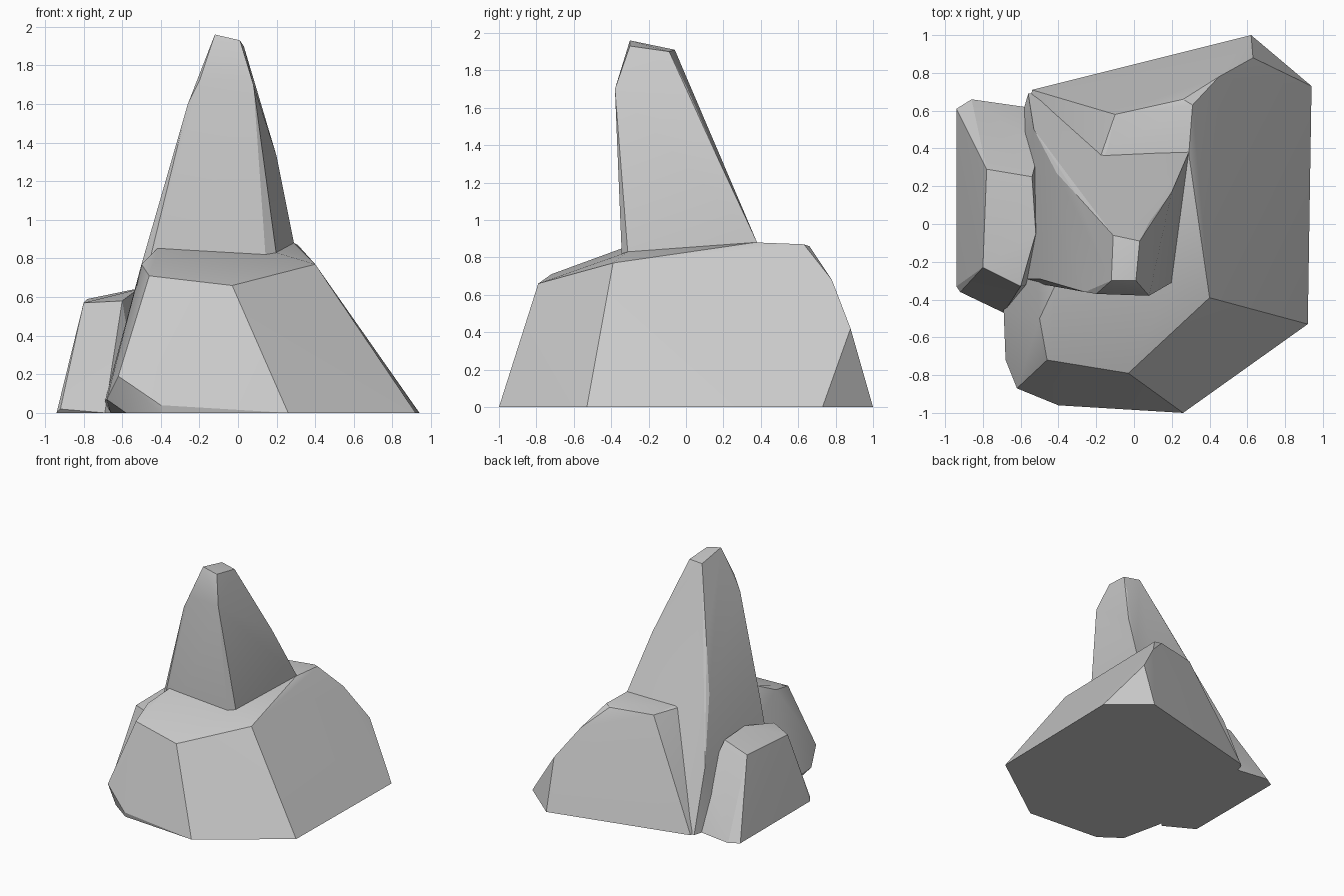
import bpy, bmesh
from math import radians


def rock(name, points):
    """Make one faceted boulder as the convex hull of its corner points."""
    bm = bmesh.new()
    for p in points:
        bm.verts.new(p)
    res = bmesh.ops.convex_hull(bm, input=bm.verts)
    junk = {g for g in res["geom_interior"] + res["geom_unused"]
            if isinstance(g, bmesh.types.BMVert)}
    bmesh.ops.delete(bm, geom=list(junk), context='VERTS')
    bmesh.ops.dissolve_limit(bm, angle_limit=radians(2), verts=bm.verts, edges=bm.edges)
    bmesh.ops.recalc_face_normals(bm, faces=bm.faces)
    me = bpy.data.meshes.new(name)
    bm.to_mesh(me)
    bm.free()
    ob = bpy.data.objects.new(name, me)
    bpy.context.collection.objects.link(ob)
    bpy.ops.object.select_all(action='DESELECT')
    ob.select_set(True)
    bpy.context.view_layer.objects.active = ob
    bpy.ops.object.shade_smooth_by_angle(angle=radians(22))
    return ob


# Broad base boulder: footprint, low front-left chamfer, shoulders, top
rock("base_rock", [
    (-.40, -.95, 0), (.26, -1, 0), (.92, -.53, 0), (.94, .73, 0), (.62, 1, 0),
    (-.54, .71, 0), (-.66, -.46, 0), (-.58, -.82, 0),
    (-.69, -.46, .06), (-.68, -.72, .07), (-.62, -.87, .19), (-.40, -.96, .04),
    (-.46, -.72, .71), (-.03, -.79, .66), (-.50, -.50, .77), (.40, -.39, .77),
    (-.41, -.31, .86), (.20, -.31, .83), (.29, .37, .88), (.31, .63, .87),
    (-.14, .40, .87), (-.10, .58, .86), (.26, .66, .86),
    (.45, .78, .68), (.63, .88, .42)])

# Tall leaning spire, running down to the back-left foot
rock("spire_rock", [
    (-.12, -.30, 1.96), (.01, -.30, 1.93), (.03, -.09, 1.90), (-.11, -.06, 1.91),
    (-.20, -.37, 1.72), (.08, -.38, 1.70), (-.26, -.36, 1.60),
    (-.43, -.31, .82), (.20, -.31, .81), (.08, .01, 1.70),
    (.16, .10, 1.47), (.20, .17, 1.33), (.29, .38, .88),
    (-.30, .15, 1.35), (-.41, .27, 1.0), (-.50, -.29, .77), (-.53, .50, .50),
    (-.56, .69, 0), (-.48, .70, 0), (-.63, .45, 0), (-.65, -.29, 0), (.20, -.31, 0),
    (.28, .66, .20)])

# Small boulder leaning on the left side
rock("side_rock", [
    (-.94, -.33, 0), (-.92, -.36, .02), (-.69, -.47, 0), (-.94, .61, 0), (-.86, .66, 0),
    (-.58, .62, 0), (-.80, -.23, .57), (-.60, -.33, .58), (-.78, .29, .59),
    (-.54, .25, .64), (-.52, -.05, .64), (-.50, .40, .40), (-.50, -.30, 0)])
